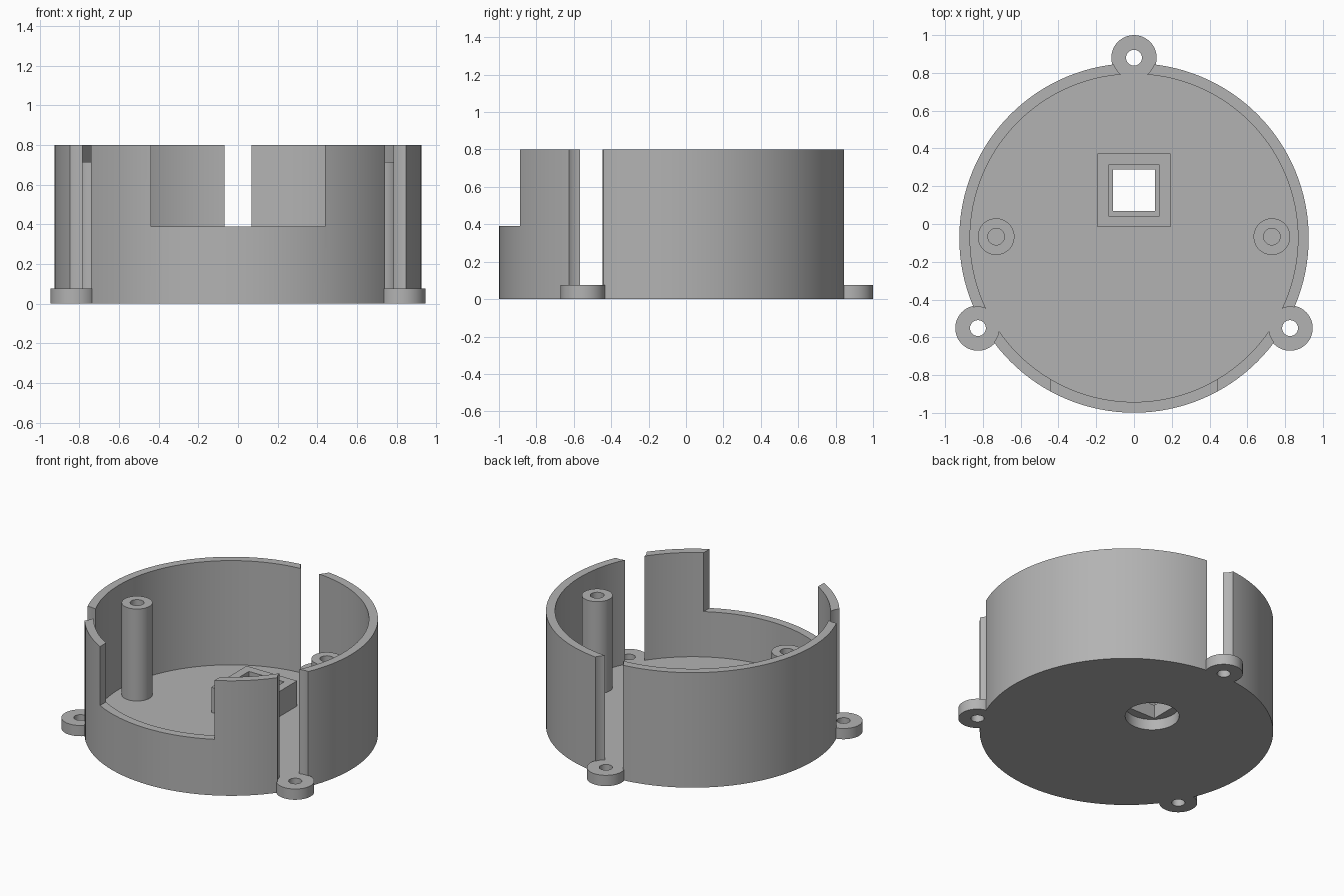
import bpy, math

cube = bpy.data.objects.get("Cube")
if cube:
    bpy.data.objects.remove(cube, do_unlink=True)

CY = -0.074          # centre of the round case
R_OUT, R_IN = 0.925, 0.868
FLOOR, TOP = 0.075, 0.80
SOCKET_Y = 0.178

grey = bpy.data.materials.new("plain_grey")
grey.use_nodes = True
grey.diffuse_color = (0.45, 0.45, 0.45, 1)
grey.node_tree.nodes["Principled BSDF"].inputs["Base Color"].default_value = (0.45, 0.45, 0.45, 1)


def finish(ob, name):
    ob.name = name
    ob.data.materials.clear()
    ob.data.materials.append(grey)
    return ob


def cylinder(name, x, y, r, z0, z1, sides=48):
    bpy.ops.mesh.primitive_cylinder_add(vertices=sides, radius=r, depth=z1 - z0,
                                        location=(x, y, (z0 + z1) / 2))
    return finish(bpy.context.object, name)


def box(name, x0, x1, y0, y1, z0, z1):
    bpy.ops.mesh.primitive_cube_add(size=1, location=((x0 + x1) / 2, (y0 + y1) / 2, (z0 + z1) / 2))
    ob = bpy.context.object
    ob.scale = (x1 - x0, y1 - y0, z1 - z0)
    bpy.ops.object.transform_apply(location=False, rotation=False, scale=True)
    return finish(ob, name)


def combine(target, tool, operation="DIFFERENCE"):
    tool.hide_render = True
    mod = target.modifiers.new("cut", "BOOLEAN")
    mod.operation, mod.solver, mod.object = operation, "EXACT", tool
    bpy.context.view_layer.objects.active = target
    bpy.ops.object.modifier_apply(modifier=mod.name)
    bpy.data.objects.remove(tool, do_unlink=True)


def smooth(ob):
    bpy.ops.object.select_all(action="DESELECT")
    ob.select_set(True)
    bpy.context.view_layer.objects.active = ob
    bpy.ops.object.shade_smooth_by_angle(angle=math.radians(30))


# Round case: hollow cup with a low opening at the front
case = cylinder("case", 0, CY, R_OUT, 0, TOP, 128)
combine(case, cylinder("cavity", 0, CY, R_IN, FLOOR, 1, 128))
combine(case, box("front_window", -0.44, 0.44, -1.2, -0.5, 0.39, 1))

# Three screw tabs, each with a slot through the wall above it
tabs = []
for i in range(3):
    a = math.radians(90 + 120 * i)
    tabs.append((0.954 * math.cos(a), CY + 0.954 * math.sin(a)))
for x, y in tabs:
    combine(case, cylinder("wall_slot", x, y, 0.112, FLOOR, 1))
for x, y in tabs:
    combine(case, cylinder("screw_tab", x, y, 0.12, 0, FLOOR), "UNION")
    combine(case, cylinder("tab_hole", x, y, 0.042, -0.1, 0.2, 32))

# Round recess in the underside, below the socket
combine(case, cylinder("recess", 0, SOCKET_Y, 0.17, -0.1, 0.2, 64))
smooth(case)


# Square socket standing on the floor, with a stepped opening
def socket_block(name, half, z0, z1):
    return box(name, -half, half, SOCKET_Y - half, SOCKET_Y + half, z0, z1)


socket = socket_block("socket", 0.194, FLOOR, 0.25)
combine(socket, socket_block("socket_pocket", 0.135, 0.17, 0.4))
combine(socket, socket_block("socket_hole", 0.11, 0, 0.4))

# Pair of screw posts with blind holes
for side, label in ((1, "left"), (-1, "right")):
    post = cylinder(label + "_post", side * 0.73, -0.067, 0.097, FLOOR, 0.715)
    combine(post, cylinder("post_hole", side * 0.73, -0.067, 0.044, 0.3, 1, 32))
    smooth(post)
